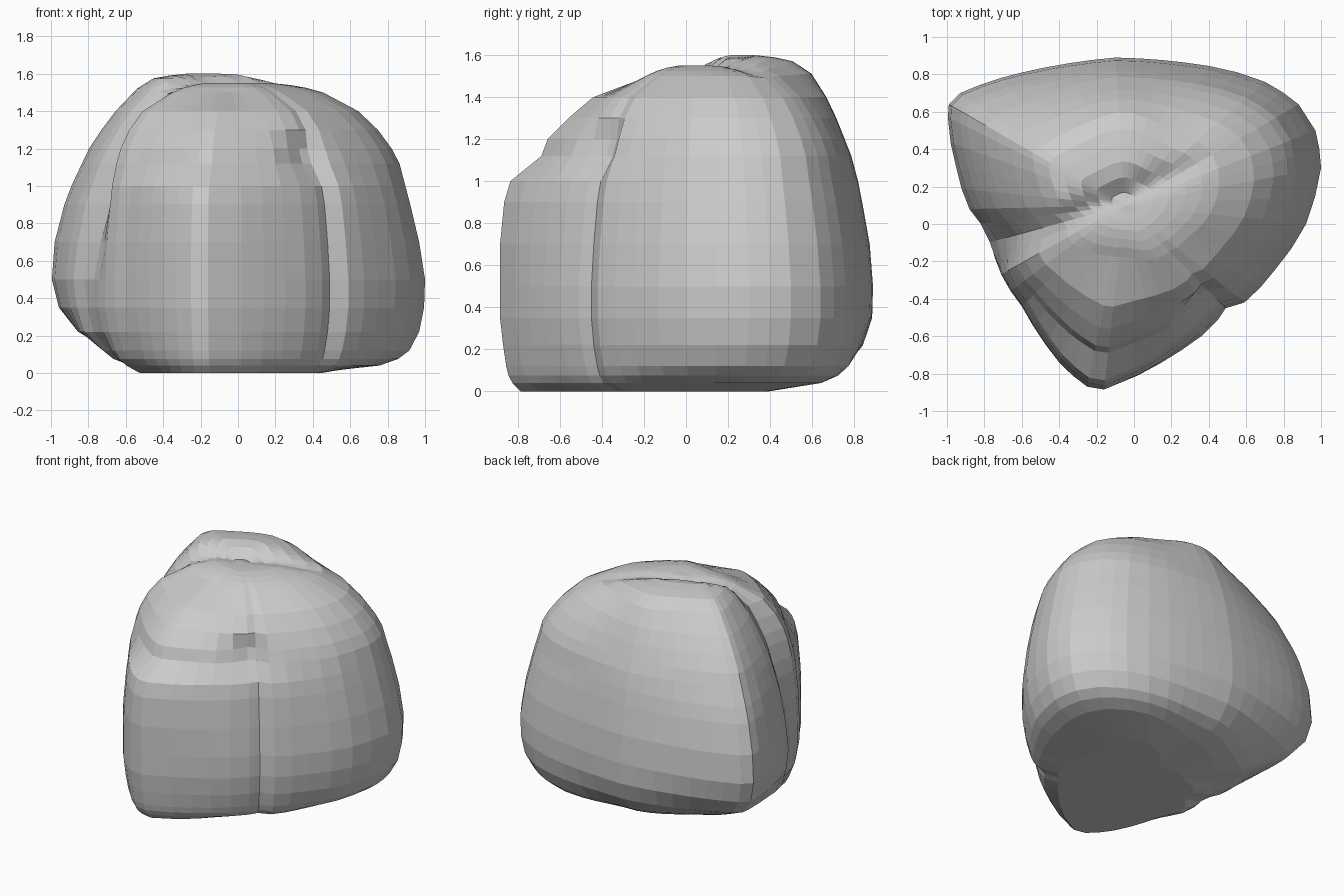
import bpy, bmesh, math
from mathutils import Vector

if "Cube" in bpy.data.objects:
    bpy.data.objects.remove(bpy.data.objects["Cube"])

CX, CY = -0.05, 0.10      # axis of the boulder

# plan outline at mid height, counter-clockwise from the right
OUTLINE = [(1.0, 0.3), (0.97, 0.5), (0.88, 0.64), (0.7, 0.76), (0.4, 0.845), (-0.1, 0.89),
           (-0.6, 0.81), (-0.93, 0.7), (-0.99, 0.64), (-0.995, 0.57), (-0.95, 0.3),
           (-0.88, 0.08), (-0.82, 0.0), (-0.78, -0.1), (-0.75, -0.18), (-0.71, -0.27),
           (-0.6, -0.44), (-0.4, -0.74), (-0.25, -0.87), (-0.16, -0.885), (0.02, -0.81),
           (0.36, -0.6), (0.45, -0.51), (0.49, -0.45), (0.59, -0.42), (0.75, -0.25),
           (0.92, 0.0)]

# heights of the rings and the outline scale at each one, by direction
LEVELS = [0.0, .04, .12, .22, .35, .5, .7, .9, 1.0, 1.12, 1.2, 1.3, 1.4, 1.5]
RIGHT = [.42, .77, .92, .97, .995, 1, .97, .925, .90, .87, .83, .76, .66, .48]
BACK_RIGHT = [.42, .77, .92, .975, 1, 1, .975, .93, .90, .87, .83, .76, .67, .52]
BACK = [.14, .59, .84, .94, .995, 1, .98, .935, .91, .87, .83, .78, .72, .63]
LEFT = [.20, .42, .66, .85, .96, 1, .985, .93, .89, .83, .79, .72, .64, .52]
LEFT_EDGE = [.50, .66, .83, .94, .98, 1, .97, .92, .88, .83, .78, .71, .63, .49]
FRONT_LEFT = [.72, .83, .92, .97, 1, 1, .99, .965, .95, .915, .88, .81, .70, .46]
FRONT = [.90, .94, .97, .985, 1, 1, 1, .98, .95, .80, .77, .67, .55, .28]
FRONT_RIGHT = [.78, .90, .95, .98, 1, 1, .98, .95, .92, .85, .81, .74, .64, .42]
KEYS = [(10, RIGHT), (45, BACK_RIGHT), (90, BACK), (150, LEFT), (190, LEFT_EDGE),
        (209, FRONT_LEFT), (263, FRONT), (308, FRONT_RIGHT), (370, RIGHT)]
# cap rings: scale of the last ring, height
CAP = [(0.82, 1.525), (0.65, 1.54), (0.47, 1.55), (0.3, 1.55), (0.14, 1.548)]


def profile(angle, i):
    """Outline scale at level i, blended between the direction profiles."""
    a = (angle - 10) % 360 + 10
    for (a0, p0), (a1, p1) in zip(KEYS, KEYS[1:]):
        if a0 <= a <= a1:
            t = step(a, a0, a1)
            return p0[i] + (p1[i] - p0[i]) * t


def step(v, lo, hi):
    t = min(1, max(0, (v - lo) / (hi - lo)))
    return t * t * (3 - 2 * t)


def near(angle, centre, width):
    d = (angle - centre + 180) % 360 - 180
    return math.exp(-(d / width) ** 2)


def cap_lift(x, y):
    """Rear lobe hump and the crease in front of it."""
    u = y - (0.18 + 0.35 * x + 0.7 * x ** 3)
    hump = 0.05 * step(u, 0.0, 0.14) * (1 - step(x, -0.1, 0.4)) * (1 - step(y, 0.45, 0.8))
    return hump - 0.02 * math.exp(-(u / 0.06) ** 2)


# columns follow the outline so its corners stay crisp
columns = []
for p, q in zip(OUTLINE, OUTLINE[1:] + OUTLINE[:1]):
    p, q = Vector(p), Vector(q)
    columns.append(p)
    parts = max(1, round((q - p).length / 0.13))
    for k in range(1, parts):
        t = k / parts
        bulge = 0.12 * t * (1 - t) * min(1, 0.3 / (q - p).length)
        columns.append(p.lerp(q, t) + Vector(((q - p).y, -(q - p).x)) * bulge)

# vertical spacing: an extra rounded ring near the base
bm = bmesh.new()
rings = [[] for _ in range(len(LEVELS) + len(CAP) + 1)]
for col in columns:
    d = col - Vector((CX, CY))
    ang = math.degrees(math.atan2(d.y, d.x)) % 360
    stack = []
    for i, z in enumerate(LEVELS):
        s = profile(ang, i)
        # crease up the left side between the two lobes
        s *= 1 - 0.09 * near(ang, 198, 7) * step(z, 0.3, 1.1)
        # chip beside the front ledge, then the side notch fades out
        if 1.05 < z < 1.25:
            s *= 1 - 0.08 * near(ang, 307, 9)
        s *= 1 + 0.04 * near(ang, 313, 10) * step(z, 1.2, 1.35)
        if i == 2:
            s0 = profile(ang, 1)
            stack.append((s0 + (s - s0) * 0.62, 0.075))
        stack.append((s, z))
    stack += [(s * k, z) for k, z in CAP]
    for ring, (s, z) in zip(rings, stack):
        x, y = CX + d.x * s, CY + d.y * s
        lift = cap_lift(x, y) * (0 if z < 1.45 else 0.4 if z < 1.51 else 1)
        ring.append(bm.verts.new((x, y, z + lift)))

# skin the rings and close both poles
n = len(columns)
for lo, hi in zip(rings, rings[1:]):
    for i in range(n):
        j = (i + 1) % n
        bm.faces.new((lo[i], lo[j], hi[j], hi[i]))
top = bm.verts.new((CX, CY, 1.547))
bottom = bm.verts.new((CX, CY, 0.0))
for i in range(n):
    j = (i + 1) % n
    bm.faces.new((rings[-1][i], rings[-1][j], top))
    bm.faces.new((rings[0][j], rings[0][i], bottom))
bmesh.ops.recalc_face_normals(bm, faces=bm.faces)

mesh = bpy.data.meshes.new("boulder")
bm.to_mesh(mesh)
bm.free()
boulder = bpy.data.objects.new("boulder", mesh)
bpy.context.collection.objects.link(boulder)
